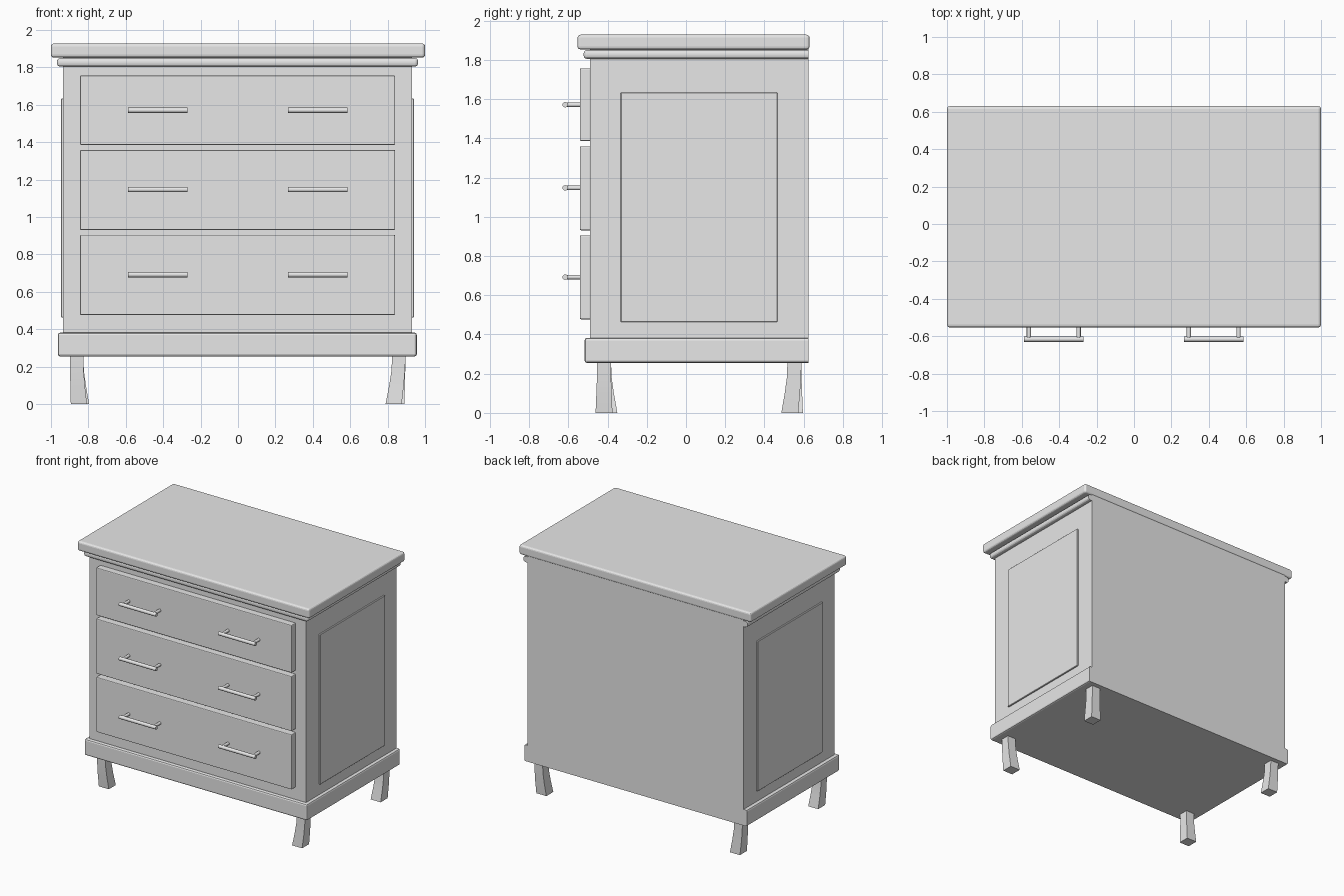
import bpy, bmesh, math
from mathutils import Vector

if "Cube" in bpy.data.objects:
    bpy.data.objects.remove(bpy.data.objects["Cube"])

grey = bpy.data.materials.new("plain_grey")
grey.diffuse_color = (0.8, 0.8, 0.8, 1)
grey.use_nodes = True
grey.node_tree.nodes["Principled BSDF"].inputs["Base Color"].default_value = grey.diffuse_color


def finish(name, bm, smooth=False):
    bmesh.ops.recalc_face_normals(bm, faces=bm.faces[:])
    mesh = bpy.data.meshes.new(name)
    bm.to_mesh(mesh)
    bm.free()
    mesh.materials.append(grey)
    ob = bpy.data.objects.new(name, mesh)
    bpy.context.collection.objects.link(ob)
    if smooth:
        bpy.context.view_layer.objects.active = ob
        ob.select_set(True)
        bpy.ops.object.shade_smooth_by_angle(angle=math.radians(40))
        ob.select_set(False)
    return ob


def box(name, lo, hi, bevel=0.0, segments=2, flat_back=False):
    """Box between two corners; flat_back leaves the rear edges sharp."""
    lo, hi = Vector(lo), Vector(hi)
    bm = bmesh.new()
    bmesh.ops.create_cube(bm, size=1)
    for v in bm.verts:
        v.co = Vector([(lo[i] + hi[i]) / 2 + v.co[i] * (hi[i] - lo[i]) for i in range(3)])
    if bevel:
        edges = [e for e in bm.edges
                 if not (flat_back and all(v.co.y > hi.y - 1e-4 for v in e.verts))]
        bmesh.ops.bevel(bm, geom=edges, offset=bevel, segments=segments,
                        profile=0.5, affect='EDGES')
    return finish(name, bm)


def rod(name, a, b, radius, sides=12):
    """Closed cylinder from point a to point b."""
    a, b = Vector(a), Vector(b)
    bm = bmesh.new()
    bmesh.ops.create_cone(bm, cap_ends=True, segments=sides, radius1=radius,
                          radius2=radius, depth=(b - a).length)
    turn = (b - a).to_track_quat('Z', 'Y')
    for v in bm.verts:
        v.co = turn @ v.co + (a + b) / 2
    return finish(name, bm, smooth=True)


def leg(name, x, y, dx, dy):
    """Square flared leg whose foot kicks out by (dx, dy)."""
    rings = [(0.255, 0.036, 0.0), (0.18, 0.036, 0.12), (0.10, 0.039, 0.45), (0.0, 0.043, 1.0)]
    bm = bmesh.new()
    prev = None
    for z, h, k in rings:
        ring = [bm.verts.new((x + dx * k + sx * h, y + dy * k + sy * h, z))
                for sx, sy in ((-1, -1), (1, -1), (1, 1), (-1, 1))]
        if prev:
            for i in range(4):
                j = (i + 1) % 4
                bm.faces.new((prev[i], prev[j], ring[j], ring[i]))
        else:
            bm.faces.new(ring)
        prev = ring
    bm.faces.new(prev[::-1])
    return finish(name, bm, smooth=True)


BACK = 0.625

# Cabinet body, plinth, cornice and top
box("cabinet_body", (-0.935, -0.49, 0.38), (0.93, BACK, 1.806))
box("plinth", (-0.963, -0.517, 0.255), (0.956, BACK, 0.382), 0.012, 2, True)
box("cornice", (-0.968, -0.522, 1.805), (0.963, BACK, 1.85), 0.017, 3, True)
box("top_slab", (-1, -0.553, 1.853), (1, 0.63, 1.928), 0.015, 3)
box("top_spacer", (-0.935, -0.49, 1.845), (0.93, BACK, 1.86))

# Raised panel on each side
for side, x0, x1 in (("left", -0.946, -0.93), ("right", 0.925, 0.941)):
    box(side + "_side_panel", (x0, -0.333, 0.464), (x1, 0.467, 1.633), 0.003, 1)

# Drawers with two bar handles each
drawers = [("lower", 0.477, 0.905, 0.692), ("middle", 0.931, 1.359, 1.147),
           ("upper", 1.386, 1.757, 1.571)]
for row, z0, z1, hz in drawers:
    box(row + "_drawer", (-0.845, -0.541, z0), (0.84, -0.485, z1), 0.006, 2)
    for side, cx in (("left", -0.429), ("right", 0.426)):
        tag = row + "_" + side
        rod(tag + "_handle_bar", (cx - 0.159, -0.616, hz), (cx + 0.159, -0.616, hz), 0.014)
        for n, off in (("outer", -0.133), ("inner", 0.133)):
            rod(tag + "_handle_post_" + n, (cx + off, -0.612, hz),
                (cx + off, -0.535, hz), 0.0115)

# Legs, each turned a quarter from its neighbour
leg("front_left_leg", -0.863, -0.418, 0.012, 0.025)
leg("front_right_leg", 0.860, -0.418, -0.028, 0.0)
leg("back_right_leg", 0.860, 0.553, -0.014, -0.024)
leg("back_left_leg", -0.863, 0.553, 0.024, 0.0)
